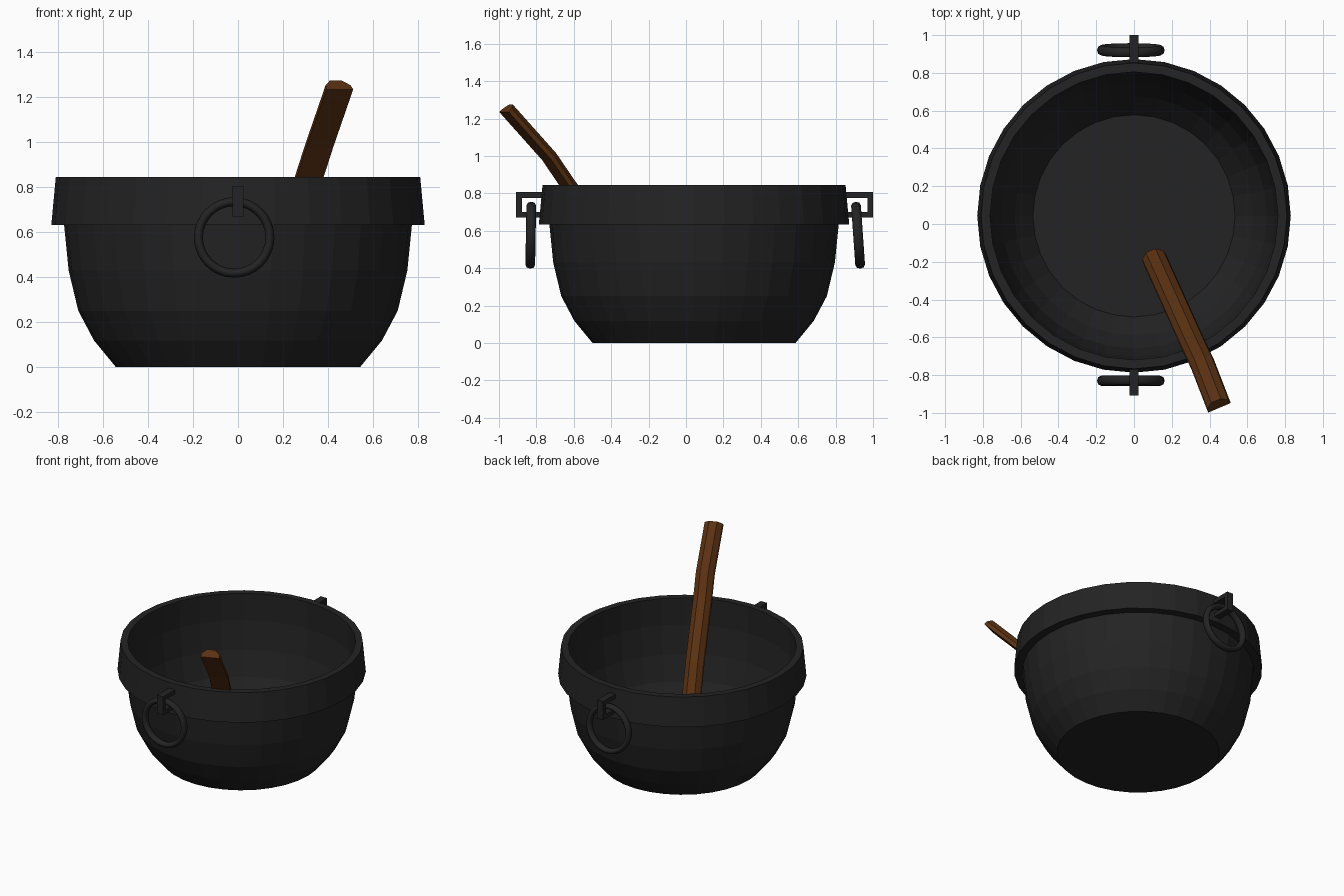
import bpy
import bmesh
from math import pi, cos, sin, radians
from mathutils import Vector, Matrix

cube = bpy.data.objects.get("Cube")
if cube:
    bpy.data.objects.remove(cube, do_unlink=True)

POT_Y = 0.043


def make_material(name, colour):
    mat = bpy.data.materials.new(name)
    mat.use_nodes = True
    mat.diffuse_color = colour
    mat.node_tree.nodes["Principled BSDF"].inputs["Base Color"].default_value = colour
    return mat


iron = make_material("black iron", (0.017, 0.017, 0.017, 1))
wood = make_material("brown wood", (0.105, 0.031, 0.006, 1))


def finish(bm, name, mat):
    bmesh.ops.recalc_face_normals(bm, faces=bm.faces)
    mesh = bpy.data.meshes.new(name)
    bm.to_mesh(mesh)
    bm.free()
    mesh.materials.append(mat)
    obj = bpy.data.objects.new(name, mesh)
    bpy.context.collection.objects.link(obj)
    return obj


def lathe(name, profile, mat, closed=False, steps=32):
    bm = bmesh.new()
    verts = [bm.verts.new((0, -r, z)) for r, z in profile]
    pairs = list(zip(verts, verts[1:]))
    if closed:
        pairs.append((verts[-1], verts[0]))
    edges = [bm.edges.new(p) for p in pairs]
    bmesh.ops.spin(bm, geom=verts + edges, cent=(0, 0, 0), axis=(0, 0, 1),
                   angle=2 * pi, steps=steps)
    bmesh.ops.remove_doubles(bm, verts=bm.verts, dist=0.0005)
    obj = finish(bm, name, mat)
    obj.location.y = POT_Y
    return obj


# Bowl: the inner wall follows the outer one closely
outer = [(0.543, 0), (0.64, 0.118), (0.71, 0.25), (0.753, 0.43), (0.774, 0.64)]
inner = [(r - 0.008, z + 0.008) for r, z in reversed(outer)]
lathe("pot_bowl", [(0, 0)] + outer + inner + [(0, 0.008)], iron)

# Rim band around the top
lathe("pot_rim", [(0.766, 0.632), (0.83, 0.632), (0.81, 0.845), (0.762, 0.845)],
      iron, closed=True)


# Bracket: three square bars forming a staple
def bracket(name, side, wall_y, end_y):
    bm = bmesh.new()
    top, bottom, bar, width = 0.806, 0.67, 0.03, 0.05
    mid = (wall_y + end_y) / 2
    length = abs(end_y - wall_y)
    boxes = [((0, mid, top - bar / 2), (width, length, bar)),
             ((0, mid, bottom + bar / 2), (width, length, bar)),
             ((0, end_y - side * bar / 2, (top + bottom) / 2),
              (width, bar, top - bottom))]
    for centre, size in boxes:
        bmesh.ops.create_cube(bm, size=1, matrix=Matrix.Translation(centre)
                              @ Matrix.Diagonal((*size, 1)))
    return finish(bm, name, iron)


# Hanging ring, a little deeper than it is thick
def ring(name, y, tilt):
    bpy.ops.mesh.primitive_torus_add(
        major_segments=32, minor_segments=8, major_radius=0.159,
        minor_radius=0.02, location=(-0.017, y, 0.576),
        rotation=(pi / 2 + radians(tilt), 0, 0))
    obj = bpy.context.object
    obj.name = name
    obj.scale.z = 1.3
    obj.data.materials.append(iron)
    bpy.ops.object.shade_smooth_by_angle(angle=radians(50))


bracket("front_bracket", -1, -0.75, -0.908)
bracket("back_bracket", 1, 0.83, 1.0)
ring("front_ring", -0.83, -1)
ring("back_ring", 0.92, 4)

# Wooden stirring stick: a flat-backed section swept along a bent path
path = [Vector(p) for p in [(0.105, -0.175, 0.12), (0.2, -0.385, 0.5),
                            (0.315, -0.64, 0.845), (0.36, -0.735, 0.985),
                            (0.449, -0.965, 1.243)]]
section = [(-0.065, -0.012), (0.065, -0.012), (0.06, 0.015),
           (0.025, 0.045), (-0.03, 0.045), (-0.06, 0.015)]
across = Vector((0.92, 0.39, 0))
bm = bmesh.new()
rings = []
for i, point in enumerate(path):
    along = (path[min(i + 1, len(path) - 1)] - path[max(i - 1, 0)]).normalized()
    up = across.cross(along).normalized()
    if up.z < 0:
        up = -up
    rings.append([bm.verts.new(point + across * a + up * b) for a, b in section])
for low, high in zip(rings, rings[1:]):
    for k in range(len(section)):
        n = (k + 1) % len(section)
        bm.faces.new((low[k], low[n], high[n], high[k]))
bm.faces.new(rings[0])
bm.faces.new(rings[-1])
finish(bm, "stirring_stick", wood)
